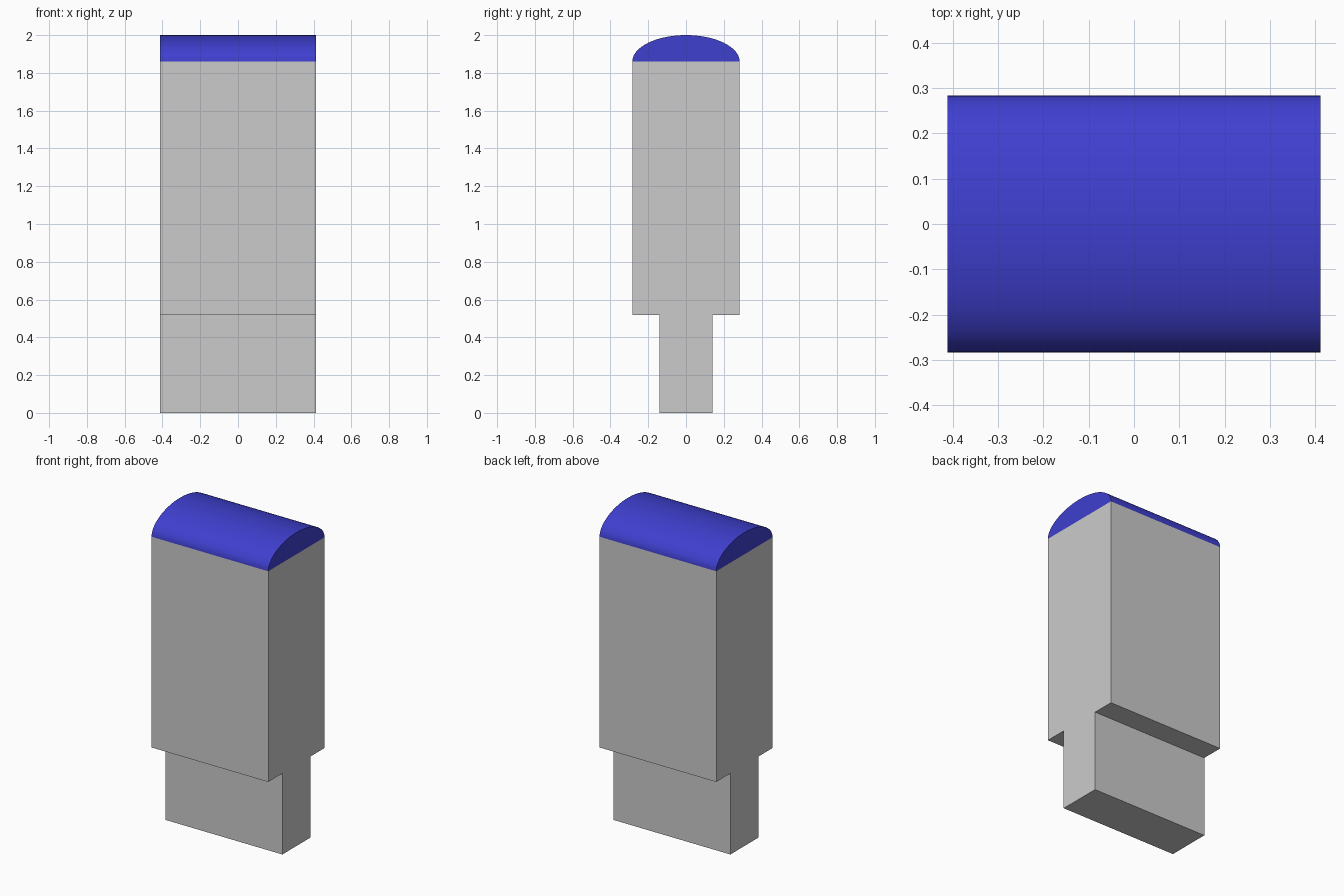
import bpy, bmesh, math

if "Cube" in bpy.data.objects:
    bpy.data.objects.remove(bpy.data.objects["Cube"])

HALF_X = 0.412               # half width shared by both parts
HALF_Y, TAB_Y = 0.2835, 0.141
STEP_Z, CAP_Z, TOP_Z = 0.517, 1.861, 2.0


def extrude_profile(name, profile):
    """Extrude a closed (y, z) profile along the full x width."""
    bm = bmesh.new()
    face = bm.faces.new([bm.verts.new((-HALF_X, y, z)) for y, z in profile])
    new = bmesh.ops.extrude_face_region(bm, geom=[face])["geom"]
    verts = [v for v in new if isinstance(v, bmesh.types.BMVert)]
    bmesh.ops.translate(bm, verts=verts, vec=(2 * HALF_X, 0, 0))
    bmesh.ops.recalc_face_normals(bm, faces=bm.faces)
    mesh = bpy.data.meshes.new(name)
    bm.to_mesh(mesh)
    bm.free()
    obj = bpy.data.objects.new(name, mesh)
    bpy.context.collection.objects.link(obj)
    return obj


# Body with the narrower tab below, one stepped profile
right = [(TAB_Y, 0), (TAB_Y, STEP_Z), (HALF_Y, STEP_Z), (HALF_Y, CAP_Z)]
left = [(-y, z) for y, z in reversed(right)]
extrude_profile("body", right + left)

# Rounded cap, half an ellipse in section
SEGMENTS = 32
arc = [(HALF_Y * math.cos(math.pi * i / SEGMENTS),
        CAP_Z + (TOP_Z - CAP_Z) * math.sin(math.pi * i / SEGMENTS))
       for i in range(SEGMENTS + 1)]
cap = extrude_profile("rounded_cap", arc)

# Blue cap material and smooth curve with sharp ends
blue = bpy.data.materials.new("blue")
blue.diffuse_color = (0.05, 0.05, 0.63, 1)
blue.use_nodes = True
blue.node_tree.nodes["Principled BSDF"].inputs["Base Color"].default_value = blue.diffuse_color
cap.data.materials.append(blue)
bpy.context.view_layer.objects.active = cap
cap.select_set(True)
bpy.ops.object.shade_smooth_by_angle(angle=math.radians(30))
